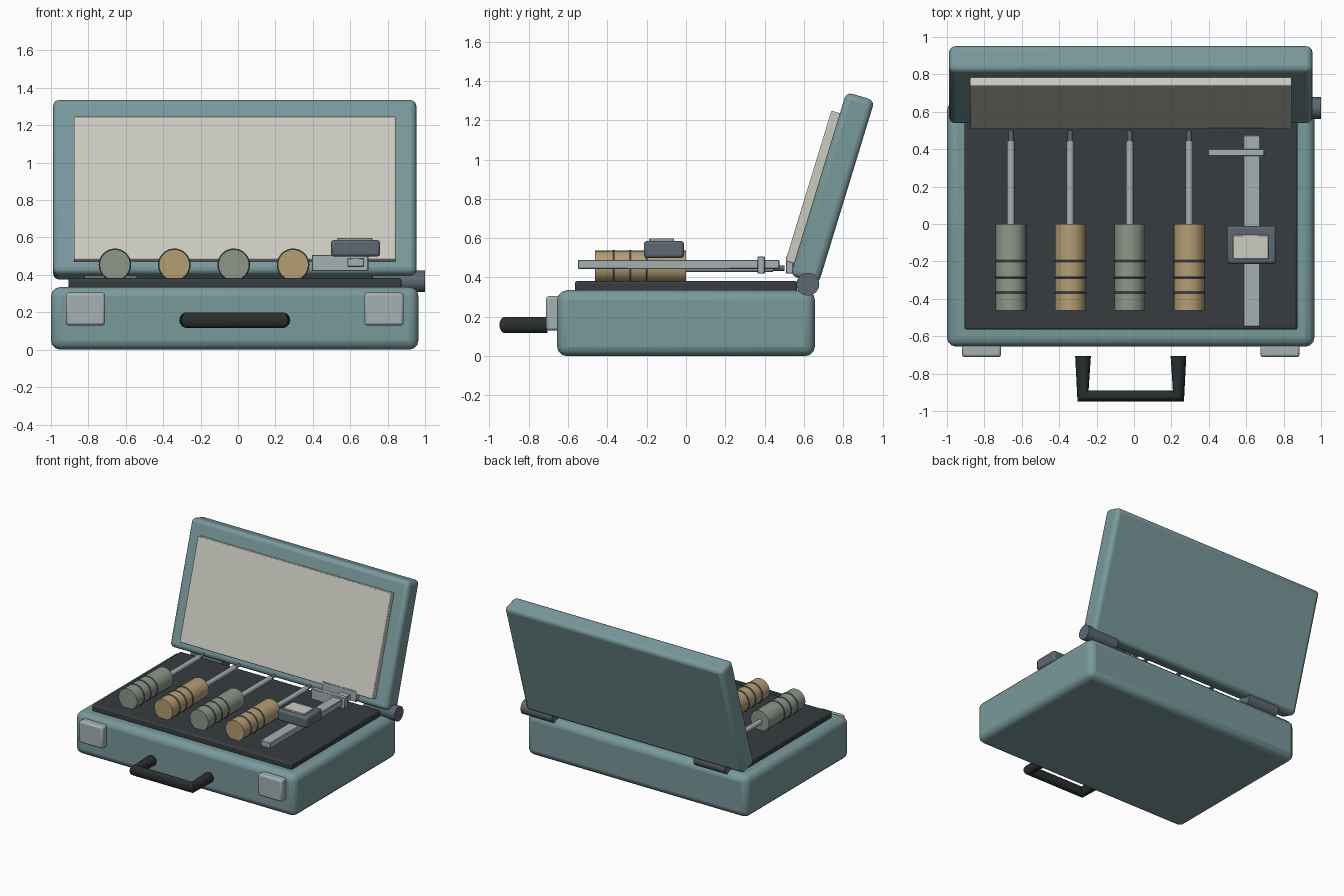
import bpy
from math import radians, pi
from mathutils import Matrix, Vector

if "Cube" in bpy.data.objects:
    bpy.data.objects.remove(bpy.data.objects["Cube"])

CX = -0.0175  # centre line of the case (a hinge sticks out on the right)


def mat(name, rgb):
    m = bpy.data.materials.new(name)
    m.diffuse_color = (*rgb, 1)
    m.use_nodes = True
    m.node_tree.nodes["Principled BSDF"].inputs["Base Color"].default_value = m.diffuse_color
    return m


TEAL = mat("teal_shell", (0.19, 0.32, 0.33))
FOAM = mat("dark_foam", (0.038, 0.046, 0.05))
CREAM = mat("cream_panel", (0.60, 0.60, 0.53))
GREEN = mat("sage_grip", (0.27, 0.31, 0.25))
TAN = mat("tan_grip", (0.46, 0.34, 0.17))
DARK = mat("dark_steel", (0.11, 0.14, 0.17))
METAL = mat("light_steel", (0.38, 0.44, 0.45))
BLACK = mat("black_grip", (0.022, 0.028, 0.028))


def smooth():
    bpy.ops.object.shade_smooth_by_angle(angle=radians(35))


def box(name, lo, hi, material, bevel=0.0, segments=2):
    lo, hi = Vector(lo), Vector(hi)
    bpy.ops.mesh.primitive_cube_add(size=1)
    o = bpy.context.object
    o.name = name
    o.data.transform(Matrix.Diagonal((*(hi - lo), 1)))
    o.location = (lo + hi) / 2
    o.data.materials.append(material)
    if bevel:
        b = o.modifiers.new("bevel", 'BEVEL')
        b.width, b.segments = bevel, segments
        smooth()
    return o


def rod(name, start, end, r, material, axis='Y', sides=32):
    start, end = Vector(start), Vector(end)
    rot = (pi / 2, 0, 0) if axis == 'Y' else (0, pi / 2, 0)
    bpy.ops.mesh.primitive_cylinder_add(vertices=sides, radius=r, depth=(end - start).length,
                                        location=(start + end) / 2, rotation=rot)
    o = bpy.context.object
    o.name = name
    o.data.materials.append(material)
    smooth()
    return o


# Case base and foam tray
box("case_base", (-1.0, -0.656, 0), (0.965, 0.656, 0.335), TEAL, 0.05, 3)
box("foam_tray", (-0.907, -0.565, 0.325), (0.874, 0.565, 0.382), FOAM, 0.012)

# Open lid with its inner panel, both leaning back
tilt = Matrix.Translation((CX, 0.745, 0.855)) @ Matrix.Rotation(radians(-17), 4, 'X')
lid = box("lid", (-0.971, -0.075, -0.488), (0.971, 0.075, 0.488), TEAL, 0.032, 3)
panel = box("lid_panel", (-0.86, -0.12, -0.425), (0.86, -0.07, 0.375), CREAM, 0.006)
for part in (lid, panel):
    part.matrix_world = tilt @ Matrix.Translation(part.location)

# Hinge barrels
for i, x in enumerate((-0.82, 0.72)):
    rod(f"hinge_{i + 1}", (x, 0.62, 0.366), (x + 0.28, 0.62, 0.366), 0.058, DARK, 'X')

# Front latches
for side, s in (("left", -1), ("right", 1)):
    x = CX + s * 0.798
    box(f"latch_{side}", (x - 0.105, -0.712, 0.13), (x + 0.105, -0.64, 0.305), METAL, 0.014)

# Carry handle: sharp-cornered tube
curve = bpy.data.curves.new("carry_handle", 'CURVE')
curve.dimensions = '3D'
curve.bevel_depth, curve.bevel_resolution = 0.042, 5
curve.use_fill_caps = True
path = [(-0.255, -0.705), (-0.255, -0.92), (0.255, -0.92), (0.255, -0.705)]
spline = curve.splines.new('POLY')
spline.points.add(len(path) - 1)
for p, (x, y) in zip(spline.points, path):
    p.co = (x + CX, y, 0.158, 1)
handle = bpy.data.objects.new("carry_handle", curve)
bpy.context.collection.objects.link(handle)
curve.materials.append(BLACK)
bpy.ops.object.select_all(action='DESELECT')
handle.select_set(True)
bpy.context.view_layer.objects.active = handle
bpy.ops.object.convert(target='MESH')
smooth()

# Four screwdrivers: grip, grip rings, shaft and tip
for i in range(4):
    x, z = -0.658 + i * 0.3175, 0.454
    n = f"driver_{i + 1}"
    rod(n + "_grip", (x, -0.462, z), (x, 0, z), 0.082, TAN if i % 2 else GREEN)
    for j, y in enumerate((-0.368, -0.284, -0.2)):
        bpy.ops.mesh.primitive_torus_add(location=(x, y, z), rotation=(pi / 2, 0, 0),
                                         major_radius=0.079, minor_radius=0.008,
                                         major_segments=32, minor_segments=8)
        ring = bpy.context.object
        ring.name = f"{n}_ring_{j + 1}"
        ring.data.materials.append(DARK)
        smooth()
    rod(n + "_shaft", (x, -0.01, 0.447), (x, 0.443, 0.447), 0.02, METAL, sides=20)
    rod(n + "_tip", (x, 0.44, 0.447), (x, 0.5, 0.447), 0.014, DARK, sides=16)

# Digital caliper: beam, two jaws, readout head and screen
box("caliper_beam", (0.585, -0.55, 0.443), (0.674, 0.475, 0.49), METAL, 0.004, 1)
for i, y in enumerate((0.363, 0.508)):
    box(f"caliper_jaw_{i + 1}", (0.395, y, 0.42), (0.697, y + 0.038, 0.507), METAL, 0.004, 1)
box("caliper_head", (0.497, -0.214, 0.498), (0.76, -0.01, 0.586), DARK, 0.015)
box("caliper_screen", (0.53, -0.187, 0.58), (0.72, -0.06, 0.598), CREAM, 0.003, 1)
